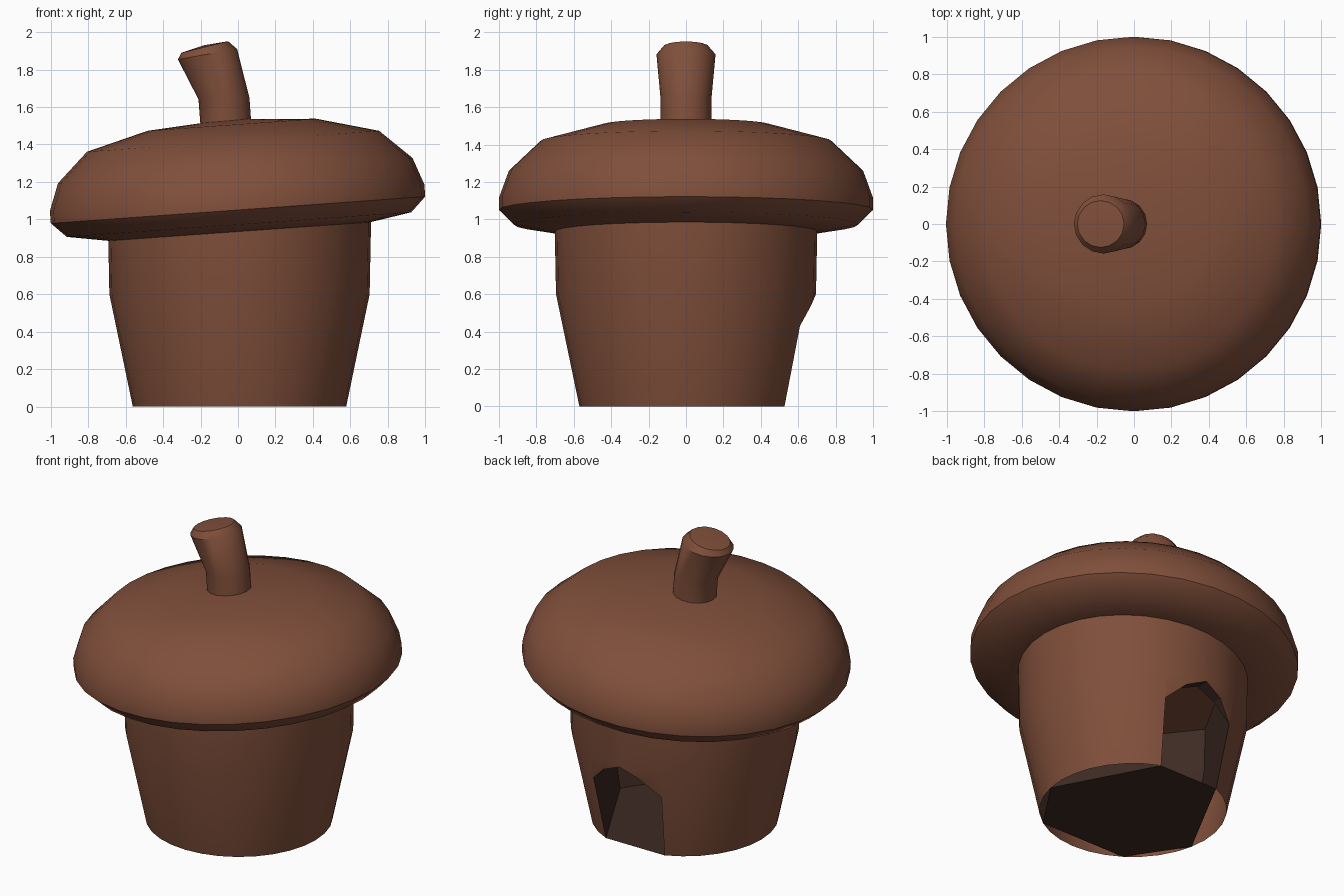
import bpy, bmesh
from math import sin, cos, tan, radians, pi

if "Cube" in bpy.data.objects:
    bpy.data.objects.remove(bpy.data.objects["Cube"])

SIDES = 32
TILT = 0.0715            # slope of the leaning cap
CX = 0.008               # small sideways offset of the body


def material(name, rgb):
    m = bpy.data.materials.new(name)
    m.diffuse_color = (*rgb, 1)
    m.use_nodes = True
    m.node_tree.nodes["Principled BSDF"].inputs["Base Color"].default_value = m.diffuse_color
    return m


shell_brown = material("shell_brown", (0.215, 0.078, 0.043))
dark_brown = material("dark_brown", (0.048, 0.023, 0.017))


def finish(bm, name, mat, smooth=None):
    bmesh.ops.remove_doubles(bm, verts=bm.verts, dist=1e-4)
    me = bpy.data.meshes.new(name)
    bm.to_mesh(me)
    bm.free()
    ob = bpy.data.objects.new(name, me)
    bpy.context.collection.objects.link(ob)
    me.materials.append(mat)
    if smooth:
        bpy.ops.object.select_all(action='DESELECT')
        ob.select_set(True)
        bpy.context.view_layer.objects.active = ob
        bpy.ops.object.shade_smooth_by_angle(angle=radians(smooth))
    return ob


def loft(bm, rings):
    """Skin successive rings, given bottom to top and counter-clockwise."""
    vs = [[bm.verts.new(p) for p in r] for r in rings]
    for a, b in zip(vs, vs[1:]):
        n = len(a)
        for i in range(n):
            j = (i + 1) % n
            bm.faces.new((a[i], a[j], b[j], b[i]))
    return vs


def fan(bm, ring, centre, flip=False):
    c = bm.verts.new(centre)
    for i, v in enumerate(ring):
        w = ring[(i + 1) % len(ring)]
        bm.faces.new((w, v, c) if flip else (v, w, c))


def radius(z):
    return 0.57 + 0.125 * z / 0.6 if z < 0.6 else 0.695 + 0.006 * (z - 0.6) / 0.3


def wall_point(deg, z):
    r, a = radius(z), radians(deg)
    return (CX + r * cos(a), r * sin(a), z)


def top_z(deg):
    return 0.935 + TILT * 0.7 * cos(radians(deg))


# Body wall, with an arched doorway over four segments at the back
ARCH = {6: 0.43, 7: 0.54, 8: 0.60, 9: 0.54, 10: 0.43}
bm = bmesh.new()
for i in range(SIDES):
    a, b = i * 360 / SIDES, (i + 1) * 360 / SIDES
    is_door = i in ARCH and i + 1 in ARCH
    za, zb = (ARCH[i], ARCH[i + 1]) if is_door else (0, 0)
    quads = [(wall_point(a, 0.6), wall_point(b, 0.6),
              wall_point(b, top_z(b)), wall_point(a, top_z(a)))]
    low = [wall_point(a, za), wall_point(b, zb)]
    if zb < 0.6:
        low.append(wall_point(b, 0.6))
    if za < 0.6:
        low.append(wall_point(a, 0.6))
    quads.append(low)
    for q in quads:
        bm.faces.new([bm.verts.new(p) for p in q])
finish(bm, "body_wall", shell_brown, 35)

# Six-sided dark room inside: floor and inward-facing walls, open at the door
CORNERS = [67.5, 112.5, 191.25, 236.25, 303.75, 348.75]
bm = bmesh.new()
bm.faces.new([bm.verts.new(wall_point(a, 0)) for a in CORNERS])
for k in range(1, 6):
    a, b = CORNERS[k], CORNERS[(k + 1) % 6]
    for z0, z1 in ((0, 0.6), (0.6, None)):
        za, zb = (z1, z1) if z1 else (top_z(a), top_z(b))
        bm.faces.new([bm.verts.new(p) for p in (
            wall_point(b, z0), wall_point(a, z0), wall_point(a, za), wall_point(b, zb))])
# underside of the arch, reaching back to the line between the door corners
arch = [wall_point(i * 360 / SIDES, z) for i, z in ARCH.items()]
back_y = arch[0][1]
for p, q in zip(arch, arch[1:]):
    bm.faces.new([bm.verts.new(v) for v in (
        q, p, (p[0], back_y, p[2]), (q[0], back_y, q[2]))])
finish(bm, "inner_room", dark_brown)

# Cap: lathed profile sheared into a slight lean
PROFILE = [(0.70, 0.935), (0.92, 0.972), (1.0, 1.05), (1.0, 1.115),
           (0.947, 1.26), (0.78, 1.417), (0.45, 1.505)]


def cap_point(r, z, a):
    x = r * cos(a)
    return (x - TILT * (z - 1.05), r * sin(a), z + TILT * x)


bm = bmesh.new()
rings = loft(bm, [[cap_point(r, z, 2 * pi * i / SIDES) for i in range(SIDES)]
                  for r, z in PROFILE])
fan(bm, rings[-1], cap_point(0, 1.537, 0))
fan(bm, rings[0], cap_point(0, 0.935, 0), flip=True)
finish(bm, "cap", shell_brown, 42)

# Bent stem: centre x, centre z, radius, lean in degrees
STEM = [(-0.062, 1.47, 0.136, 0), (-0.075, 1.645, 0.136, 2),
        (-0.163, 1.882, 0.158, 10), (-0.178, 1.92, 0.125, 14)]
bm = bmesh.new()
rings = loft(bm, [[(x + r * cos(t), r * sin(t), z + r * cos(t) * tan(radians(lean)))
                   for t in (2 * pi * i / 16 for i in range(16))]
                  for x, z, r, lean in STEM])
fan(bm, rings[-1], (-0.18, 0, 1.93))
finish(bm, "stem", shell_brown, 40)
